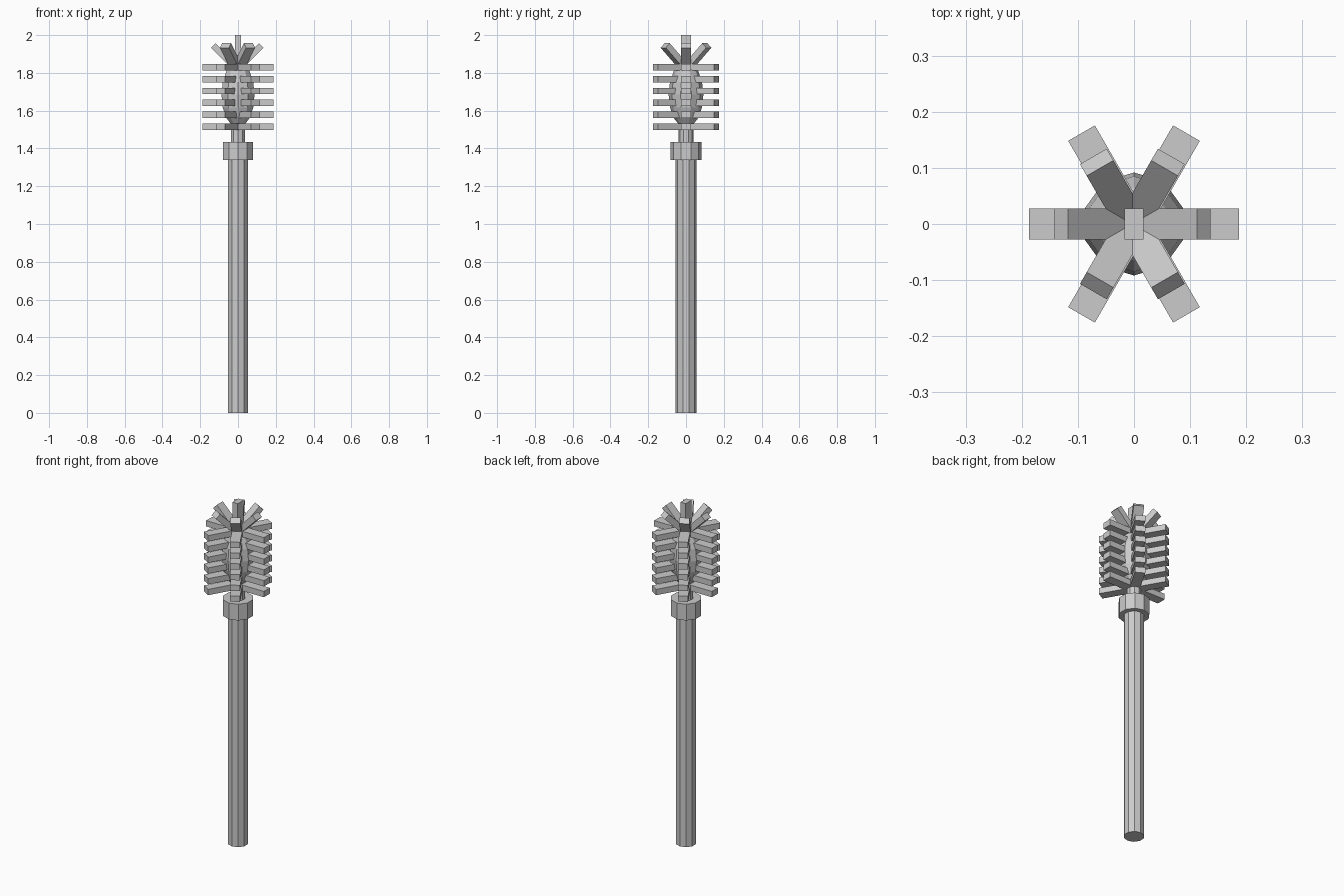
import bpy
from math import radians, sin, cos
from mathutils import Matrix, Vector

if "Cube" in bpy.data.objects:
    bpy.data.objects.remove(bpy.data.objects["Cube"])


def rod(name, radius, z0, z1):
    # ten-sided upright cylinder
    bpy.ops.mesh.primitive_cylinder_add(vertices=10, radius=radius, depth=z1 - z0,
                                        location=(0, 0, (z0 + z1) / 2))
    bpy.context.object.name = name


def bar(name, size, matrix):
    # box with its own transform
    bpy.ops.mesh.primitive_cube_add(size=1)
    ob = bpy.context.object
    ob.name = name
    ob.data.transform(Matrix.Diagonal((*size, 1)))
    ob.matrix_world = matrix


# Handle, collar and neck
rod("handle", 0.055, 0.0, 1.34)
rod("collar", 0.083, 1.34, 1.435)
rod("neck", 0.039, 1.435, 1.56)

# Faceted oval brush core
bpy.ops.mesh.primitive_uv_sphere_add(segments=10, ring_count=8, radius=1, location=(0, 0, 1.685))
core = bpy.context.object
core.name = "brush_core"
core.scale = (0.092, 0.092, 0.175)

# Six layers of bristles, three crossing bars each
for layer in range(6):
    z = 1.515 + layer * 0.063
    for k in range(3):
        bar(f"bristle_bar_{layer}_{k}", (0.374, 0.055, 0.034),
            Matrix.Translation((0, 0, z)) @ Matrix.Rotation(radians(60 * k), 4, 'Z'))

# Crown of slanted bristles
tilt = radians(45)
length = 0.18
for k in range(6):
    spin = Matrix.Rotation(radians(60 * k), 4, 'Z')
    tip = Vector((0.127, 0, 1.945))
    centre = tip - Vector((sin(tilt), 0, cos(tilt))) * length / 2
    bar(f"crown_bristle_{k}", (0.034, 0.055, length),
        Matrix.Translation((-0.003, 0, 0)) @ spin @ Matrix.Translation(centre)
        @ Matrix.Rotation(tilt, 4, 'Y'))

# Upright tip bristle
bar("tip_bristle", (0.034, 0.055, 0.18), Matrix.Translation((0, 0, 1.91)))
